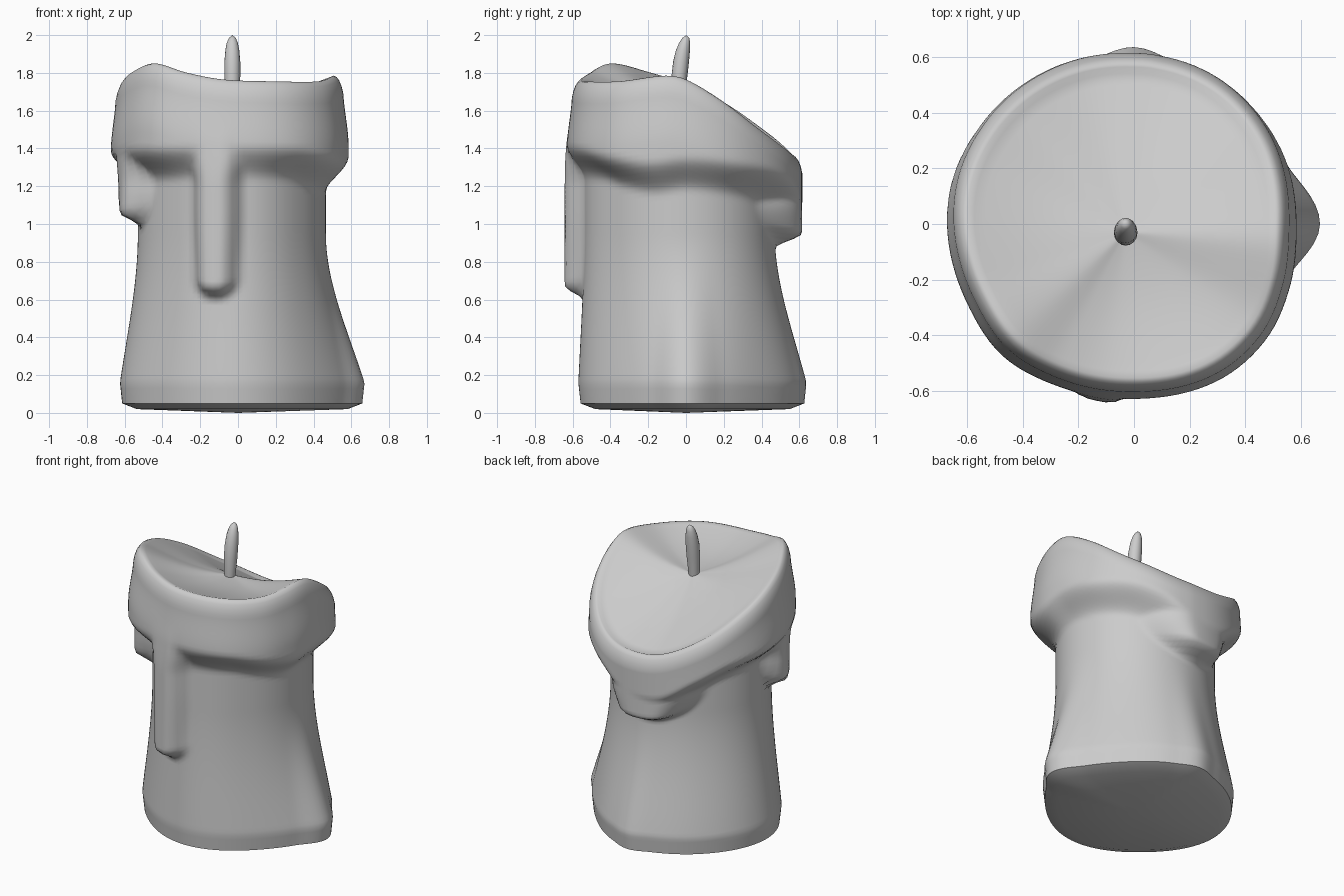
import bpy, bmesh
from math import sin, cos, pi, radians

if "Cube" in bpy.data.objects:
    bpy.data.objects.remove(bpy.data.objects["Cube"])

COLS, RINGS = 120, 64


def smooth(t):
    t = max(0.0, min(1.0, t))
    return t * t * (3 - 2 * t)


def around(table, a):
    """Smooth cyclic curve through a list of (degrees, value)."""
    n = len(table)
    p = [(table[i % n][0] + 360 * (i // n), table[i % n][1]) for i in range(-1, n + 2)]
    for i in range(1, n + 1):
        (a0, v0), (a1, v1), (a2, v2), (a3, v3) = p[i - 1:i + 3]
        if a1 <= a <= a2:
            h = a2 - a1
            t = (a - a1) / h
            m1, m2 = (v2 - v0) / (a2 - a0) * h, (v3 - v1) / (a3 - a1) * h
            return (v1 + (v2 - v1) * smooth(t) + m1 * t * (1 - t) ** 2
                    - m2 * t * t * (1 - t))


def loft(name, rings, bottom, top):
    """Skin closed rings of points and fan both ends to a centre point."""
    bm = bmesh.new()
    vs = [[bm.verts.new(p) for p in ring] for ring in rings]
    n = len(vs[0])
    for lo, hi in zip(vs, vs[1:]):
        for i in range(n):
            j = (i + 1) % n
            bm.faces.new((lo[i], lo[j], hi[j], hi[i]))
    b, t = bm.verts.new(bottom), bm.verts.new(top)
    for i in range(n):
        j = (i + 1) % n
        bm.faces.new((vs[0][j], vs[0][i], b))
        bm.faces.new((vs[-1][i], vs[-1][j], t))
    me = bpy.data.meshes.new(name)
    bm.to_mesh(me)
    bm.free()
    ob = bpy.data.objects.new(name, me)
    bpy.context.collection.objects.link(ob)
    bpy.ops.object.select_all(action='DESELECT')
    ob.select_set(True)
    bpy.context.view_layer.objects.active = ob
    bpy.ops.object.shade_smooth_by_angle(angle=radians(60))
    return ob


# Outlines by angle: foot and waist of the pillar, melted cap, rim height, cap edge
FOOT = [(0, .67), (20, .595), (45, .565), (75, .60), (90, .638), (105, .61),
        (135, .605), (180, .625), (225, .565), (270, .57), (315, .55), (342, .59)]
WAIST = [(0, .465), (45, .46), (90, .47), (135, .485), (180, .53), (225, .52),
         (270, .54), (315, .48)]
CAP = [(0, .585), (33, .60), (60, .61), (90, .615), (112, .63), (145, .66),
       (168, .675), (205, .665), (225, .67), (245, .645), (270, .63), (300, .64),
       (320, .63), (338, .605)]
RIM = [(0, 1.765), (20, 1.66), (45, 1.50), (70, 1.39), (90, 1.36), (110, 1.38),
       (135, 1.49), (160, 1.64), (180, 1.74), (200, 1.805), (222, 1.85),
       (242, 1.80), (262, 1.765), (290, 1.755), (320, 1.755), (348, 1.785)]
EDGE = [(0, 1.17), (25, 1.15), (50, 1.11), (68, 1.04), (84, .94), (108, .92),
        (130, 1.05), (150, 1.15), (180, 1.20), (220, 1.22), (270, 1.23),
        (300, 1.22), (320, 1.18), (340, 1.15)]
# Drips: centre angle, half width at the end, half width at the top, lowest z, top z, reach
DRIPS = [(258, 14, 16, .59, 1.1, .65), (197, 11, 16, .98, 1.2, .65),
         (97, 28, 46, .87, 1.12, .615)]


def wall(a, z):
    """Outer radius of the wax at angle a and height z."""
    waist, cap, foot, rim = (around(t, a) for t in (WAIST, CAP, FOOT, RIM))
    if z > .16:
        body = waist + (foot - waist) * (1 - smooth((z + .25) / 1.2)) \
            / (1 - smooth(.41 / 1.2))
    else:
        body = foot - .012 * (.16 - z) / .11
    # the cap draws in towards the high parts of the rim
    taper = .03 * max(0, rim - 1.36) / .45 * smooth((z - rim + .36) / .3)
    r = body + (cap - body) * smooth((z - around(EDGE, a)) / .19)
    for centre, half, top_half, low, high, reach in DRIPS:
        wide = half + (top_half - half) * smooth((z - low) / (high - low))
        wide += 6 * smooth((z - 1.2) / .2)
        d = abs(a - centre) / wide
        if d < 1:
            side = smooth((1 - d) / .75)
            end = smooth((z - low - .08 * d * d) / .08)
            # the drip melts into the cap higher up
            out = reach + (cap - reach) * smooth((z - 1.2) / .35)
            r = max(r, body + max(out - body, 0) * side * end)
    return r - taper


# Wax pillar: base, wall with cap and drips, rounded rim, hollow top
CX, CY, CZ = -.03, -.03, 1.66
angles = [360 * i / COLS for i in range(COLS)]


def point(a, r, z):
    return (r * cos(radians(a)), r * sin(radians(a)), z)


rings = [[point(a, around(FOOT, a) - .09, .02) for a in angles]]
for k in range(RINGS):
    t = k / (RINGS - 1)
    ring = []
    for a in angles:
        z = .05 + (around(RIM, a) - .14) * t
        ring.append(point(a, wall(a, z), z))
    rings.append(ring)
edge_r = {a: wall(a, around(RIM, a) - .09) for a in angles}
for inset, drop in [(.008, .055), (.02, .025), (.034, .006), (.05, 0), (.075, .01)]:
    rings.append([point(a, edge_r[a] - inset, around(RIM, a) - drop) for a in angles])
for f in [.93, .84, .73, .6, .46, .32, .16, .06]:
    ring = []
    for a in angles:
        x, y, _ = point(a, edge_r[a] - .075, 0)
        edge = around(RIM, a) - .01
        z = CZ + (edge - CZ) * f ** 1.1 - .022 * sin(pi * f)
        ring.append((CX + (x - CX) * f, CY + (y - CY) * f, z))
    rings.append(ring)
loft("wax_pillar", rings, (0, 0, 0), (CX, CY, CZ))

# Wick: slightly leaning, rounded tip
wick = []
for z, y, r in [(1.58, -.045, .03), (1.68, -.042, .036), (1.78, -.035, .042),
                (1.86, -.026, .042), (1.92, -.016, .037), (1.96, -.007, .029),
                (1.985, -.001, .018)]:
    wick.append([(CX + r * cos(2 * pi * i / 16), y + r * sin(2 * pi * i / 16), z)
                 for i in range(16)])
loft("wick", wick, (CX, -.045, 1.57), (CX, .003, 2.0))
